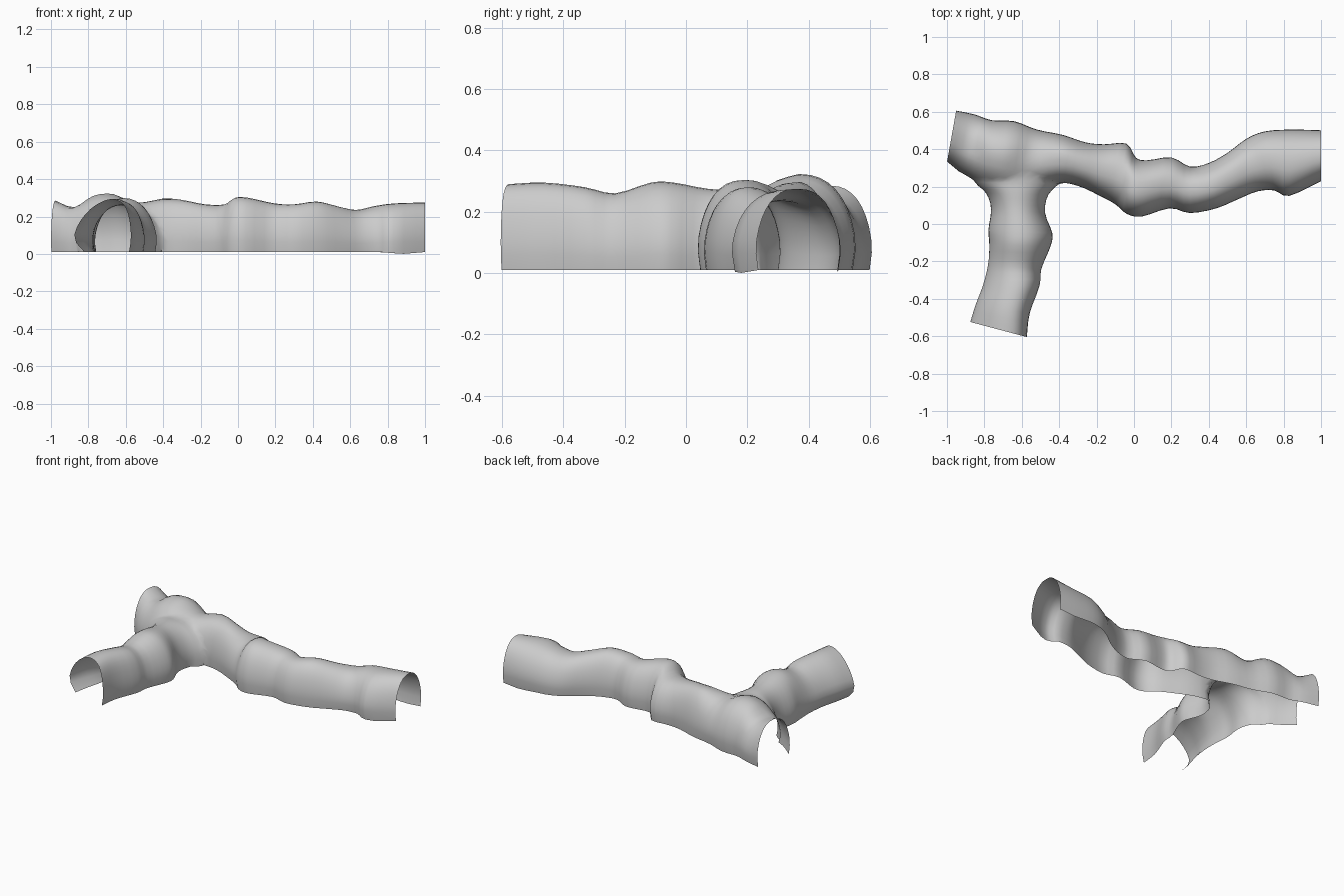
import bpy, bmesh, math
from mathutils import Vector

if "Cube" in bpy.data.objects:
    bpy.data.objects.remove(bpy.data.objects["Cube"])

FLOOR = 0.01
# Stations: back/left foot x,y, front/right foot x,y, roof height
MAIN = [(-.95, .61, -1, .33, .285), (-.85, .59, -.9, .25, .25), (-.76, .56, -.79, .2, .31),
        (-.64, .555, -.69, .17, .32), (-.52, .51, -.57, .17, .27), (-.38, .48, -.42, .215, .30),
        (-.26, .44, -.3, .2, .285), (-.16, .43, -.19, .15, .265), (-.04, .435, -.1, .1, .265),
        (.01, .36, -.04, .05, .30), (.07, .345, .04, .035, .30), (.2, .36, .19, .08, .27),
        (.3, .31, .3, .055, .265), (.4, .33, .44, .08, .28), (.5, .385, .56, .13, .255),
        (.6, .46, .66, .17, .235), (.7, .5, .75, .175, .255), (.84, .51, .83, .145, .27),
        (1, .505, 1, .225, .275)]
# The branch also has a sideways lean of the roof
BRANCH = [(-.89, -.52, -.57, -.605, .29, .35), (-.86, -.43, -.555, -.48, .295, .3),
          (-.82, -.33, -.5, -.33, .28, .2), (-.79, -.22, -.49, -.24, .26, .1),
          (-.78, -.11, -.44, -.12, .295, 0), (-.785, -.03, -.43, -.05, .295, 0),
          (-.77, .08, -.47, .06, .275, 0), (-.8, .17, -.45, .16, .275, 0),
          (-.87, .23, -.39, .22, .27, 0), (-.84, .36, -.42, .36, .26, 0)]


def catmull(rows, steps):
    out = []
    n = len(rows)
    for i in range(n - 1):
        p = [rows[max(0, min(n - 1, i + k))] for k in (-1, 0, 1, 2)]
        for s in range(steps):
            t = s / steps
            out.append([0.5 * (2 * b + (c - a) * t + (2 * a - 5 * b + 4 * c - d) * t * t
                               + (3 * b - a - 3 * c + d) * t ** 3) for a, b, c, d in zip(*p)])
    return out + [list(rows[-1])]


def tunnel(name, rows, power, depth, steps=3, segs=20):
    """Closed arch-shaped loft; its underside is cut away later."""
    bm = bmesh.new()
    rings = []
    for row in catmull(rows, steps):
        lean = row[5] if len(row) > 5 else 0
        a, b = Vector(row[0:2]), Vector(row[2:4])
        mid, half, h = (a + b) / 2, (b - a) / 2, row[4]
        prof = []
        for k in range(segs + 1):
            t = math.pi * k / segs
            c, s = math.cos(t), max(0, math.sin(t))
            v = s ** power
            u = math.copysign(abs(c) ** power, c) + lean * s * s
            pinch = .08 + (lean if c < 0 else 0)
            u *= 1 - pinch * max(0, 1 - v / .4) ** 2
            prof.append((u, FLOOR + v * (h - FLOOR)))
        prof = [(prof[0][0], -depth)] + prof + [(prof[-1][0], -depth)]
        ring = []
        for u, z in prof:
            q = mid + half * u
            ring.append(bm.verts.new((q.x, q.y, z)))
        rings.append(ring)
    n = len(rings[0])
    for r, s in zip(rings, rings[1:]):
        for k in range(n):
            bm.faces.new((r[k], r[(k + 1) % n], s[(k + 1) % n], s[k]))
    bm.faces.new(rings[0])
    bm.faces.new(rings[-1])
    bmesh.ops.recalc_face_normals(bm, faces=bm.faces)
    me = bpy.data.meshes.new(name)
    bm.to_mesh(me)
    bm.free()
    ob = bpy.data.objects.new(name, me)
    bpy.context.collection.objects.link(ob)
    return ob


# Main passage and side passage merged into one skin
cave = tunnel("cave_tunnel", MAIN, .85, .15)
side = tunnel("side_passage", BRANCH, .95, .1)
mod = cave.modifiers.new("join", 'BOOLEAN')
mod.operation = 'UNION'
mod.solver = 'EXACT'
mod.object = side
bpy.context.view_layer.objects.active = cave
cave.select_set(True)
bpy.ops.object.modifier_apply(modifier="join")
bpy.data.objects.remove(side)

# Open the floor and the three mouths
bm = bmesh.new()
bm.from_mesh(cave.data)


def on_mouth(face):
    for r in (MAIN[0], MAIN[-1], BRANCH[0]):
        a, b = Vector(r[0:2]), Vector(r[2:4])
        d = (b - a).normalized()
        if all(abs(d.cross(v.co.xy - a)) < 1e-3 for v in face.verts):
            return True
    return False


bmesh.ops.delete(bm, geom=[f for f in bm.faces if on_mouth(f)], context='FACES')
bmesh.ops.bisect_plane(bm, geom=bm.verts[:] + bm.edges[:] + bm.faces[:], dist=1e-5,
                       plane_co=(0, 0, FLOOR), plane_no=(0, 0, 1), clear_inner=True)
bmesh.ops.remove_doubles(bm, verts=bm.verts, dist=.004)

# Soften the junction and let the floor line dip near the right mouth
near = [v for v in bm.verts if not v.is_boundary and -.93 < v.co.x < -.32 and .08 < v.co.y < .36]
for _ in range(4):
    bmesh.ops.smooth_vert(bm, verts=near, factor=.5, use_axis_x=True, use_axis_y=True, use_axis_z=True)
for v in bm.verts:
    if v.co.z < FLOOR + .001 and v.co.x > .75:
        v.co.z -= .01 * max(0, 1 - abs(v.co.x - .88) / .12)
bmesh.ops.recalc_face_normals(bm, faces=bm.faces)
top = max(bm.faces, key=lambda f: f.calc_center_median().z)
if top.normal.z < 0:
    bmesh.ops.reverse_faces(bm, faces=bm.faces)
bm.to_mesh(cave.data)
bm.free()
bpy.ops.object.shade_smooth_by_angle(angle=math.radians(50))
